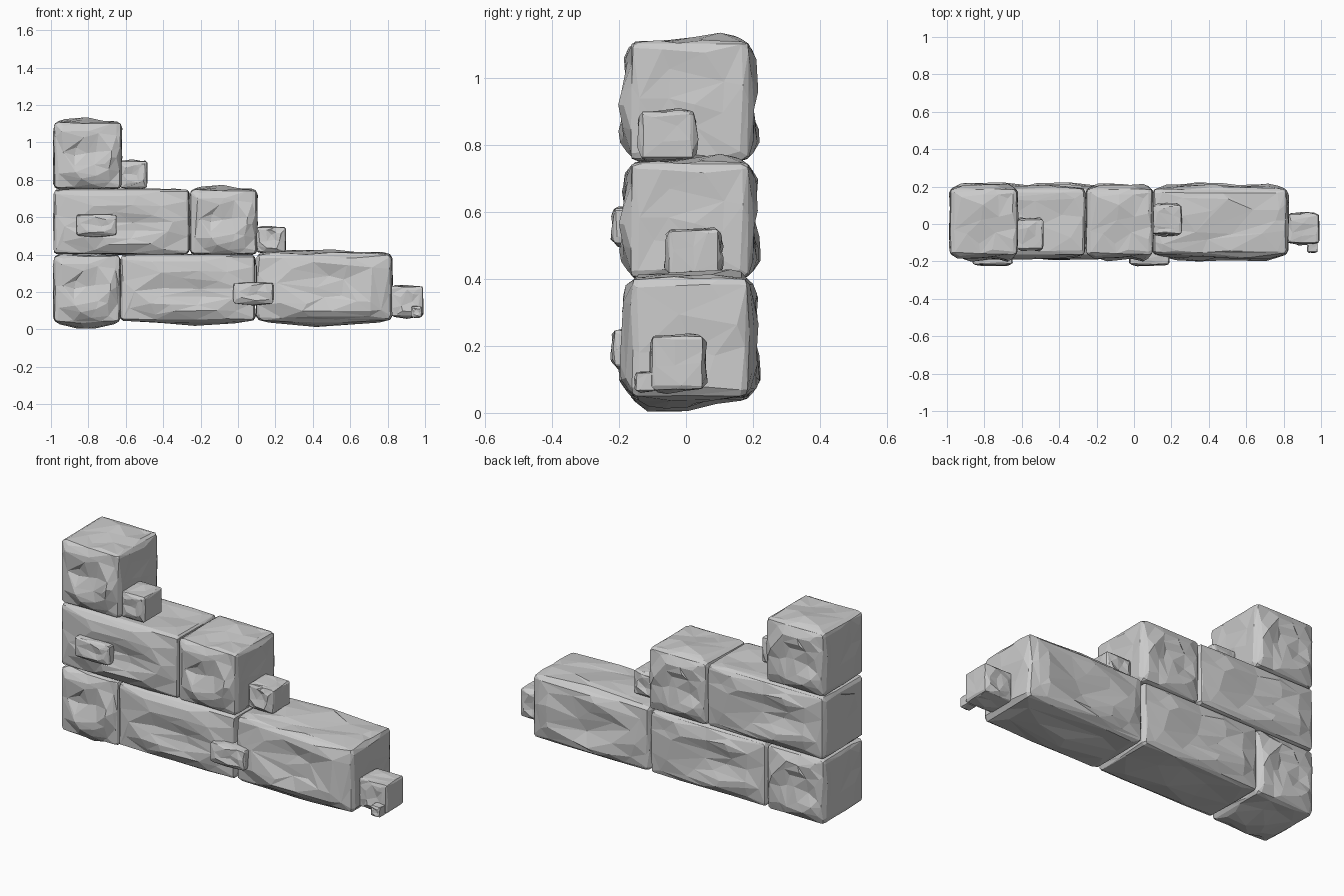
import bpy, bmesh, math
from mathutils import Vector, noise

if "Cube" in bpy.data.objects:
    bpy.data.objects.remove(bpy.data.objects["Cube"])


def rounded(p, size, r):
    # push a point of the unit cube onto a rounded box of the given size
    half = size / 2
    q = Vector([p[i] * half[i] for i in range(3)])
    core = Vector([max(-half[i] + r, min(half[i] - r, q[i])) for i in range(3)])
    d = q - core
    return core + d.normalized() * r if d.length > 1e-6 else q


def stone(name, lo, hi, bulge=0.03, faces=300, seed=0, top=1.0, bottom=1.0, r=0.025):
    lo, hi = Vector(lo), Vector(hi)
    size, mid = hi - lo, (lo + hi) / 2
    bm = bmesh.new()
    bmesh.ops.create_cube(bm, size=2)
    bmesh.ops.subdivide_edges(bm, edges=bm.edges[:], cuts=11, use_grid_fill=True)
    off = Vector((seed * 7.3, seed * 3.1, seed * 1.7))
    for v in bm.verts:
        # crowd the grid towards the edges so they stay crisp
        p = Vector([math.sin(c * math.pi / 2) for c in v.co])
        q = rounded(p, size, r)
        axis = max(range(3), key=lambda i: abs(p[i]))
        sign = 1 if p[axis] > 0 else -1
        a, b = [p[i] for i in range(3) if i != axis]
        mask = min(1, 2.2 * (1 - a * a)) * min(1, 2.2 * (1 - b * b))
        n = noise.noise(p * 1.7 + off) + 0.25 * noise.noise(p * 3.6 + off)
        ring = math.exp(-((math.hypot(a, b) - 0.7) / 0.3) ** 2)
        low = 0.65 - 0.35 * b
        if axis == 0:
            d = 0.25 * n
        elif axis == 1:
            d = 0.7 * n + 0.8 * ring * low
        elif sign > 0:
            d = 0.4 * n + top * math.exp(-((a + 0.2) ** 2 + (b - 0.5) ** 2) / 0.4) * 0.6
        else:
            d = 0.3 * n + bottom * math.exp(-(a * a + (b + 0.35) ** 2) / 0.4)
        q[axis] += sign * max(-0.6, min(1.0, d)) * mask * bulge
        # slightly uneven chipped edges
        q += noise.noise_vector(p * 2.3 + off) * bulge * 0.1
        v.co = q
    bmesh.ops.triangulate(bm, faces=bm.faces[:])
    me = bpy.data.meshes.new(name)
    bm.to_mesh(me)
    bm.free()
    ob = bpy.data.objects.new(name, me)
    ob.location = mid
    bpy.context.collection.objects.link(ob)
    # irregular low-poly facets
    dec = ob.modifiers.new("facets", 'DECIMATE')
    dec.ratio = faces / len(me.polygons)
    return ob


Y0, Y1 = -0.168, 0.192

# bottom course
stone("corner_block_low", (-0.985, Y0, 0.038), (-0.63, Y1, 0.398), 0.034, seed=12, top=0.1, bottom=1.1)
stone("long_block_low", (-0.628, Y0, 0.045), (0.092, Y1, 0.398), 0.03, seed=2, top=0.1, bottom=0.8)
stone("long_block_end", (0.098, Y0, 0.045), (0.824, Y1, 0.408), 0.032, seed=3, r=0.035)

# middle course
stone("long_block_mid", (-0.985, Y0, 0.402), (-0.26, Y1, 0.748), 0.03, seed=2, top=0.1, bottom=0.1)
stone("short_block_mid", (-0.257, Y0, 0.402), (0.102, Y1, 0.748), 0.032, seed=12, bottom=0.1)

# top course
stone("corner_block_top", (-0.985, Y0, 0.753), (-0.623, Y1, 1.108), 0.034, seed=12, bottom=0.1)

# small stones resting on the steps and at the foot
for i, (lo, hi) in enumerate([
    ((-0.63, -0.135, 0.757), (-0.485, 0.025, 0.90)),
    ((0.10, -0.053, 0.412), (0.255, 0.10, 0.547)),
    ((0.82, -0.102, 0.07), (0.99, 0.052, 0.23)),
]):
    stone(f"step_stone_{i + 1}", lo, hi, 0.013, 160, seed=4 + i, r=0.012)
stone("foot_pebble", (0.925, -0.15, 0.065), (0.982, -0.092, 0.122), 0.005, 80, seed=8, r=0.006)

# chips protruding from the front face
for i, (x, z) in enumerate([(-0.757, 0.558), (0.082, 0.193)]):
    stone(f"front_chip_{i + 1}", (x - 0.107, -0.216, z - 0.055), (x + 0.107, -0.12, z + 0.055),
          0.01, 140, seed=9 + i, r=0.012)
